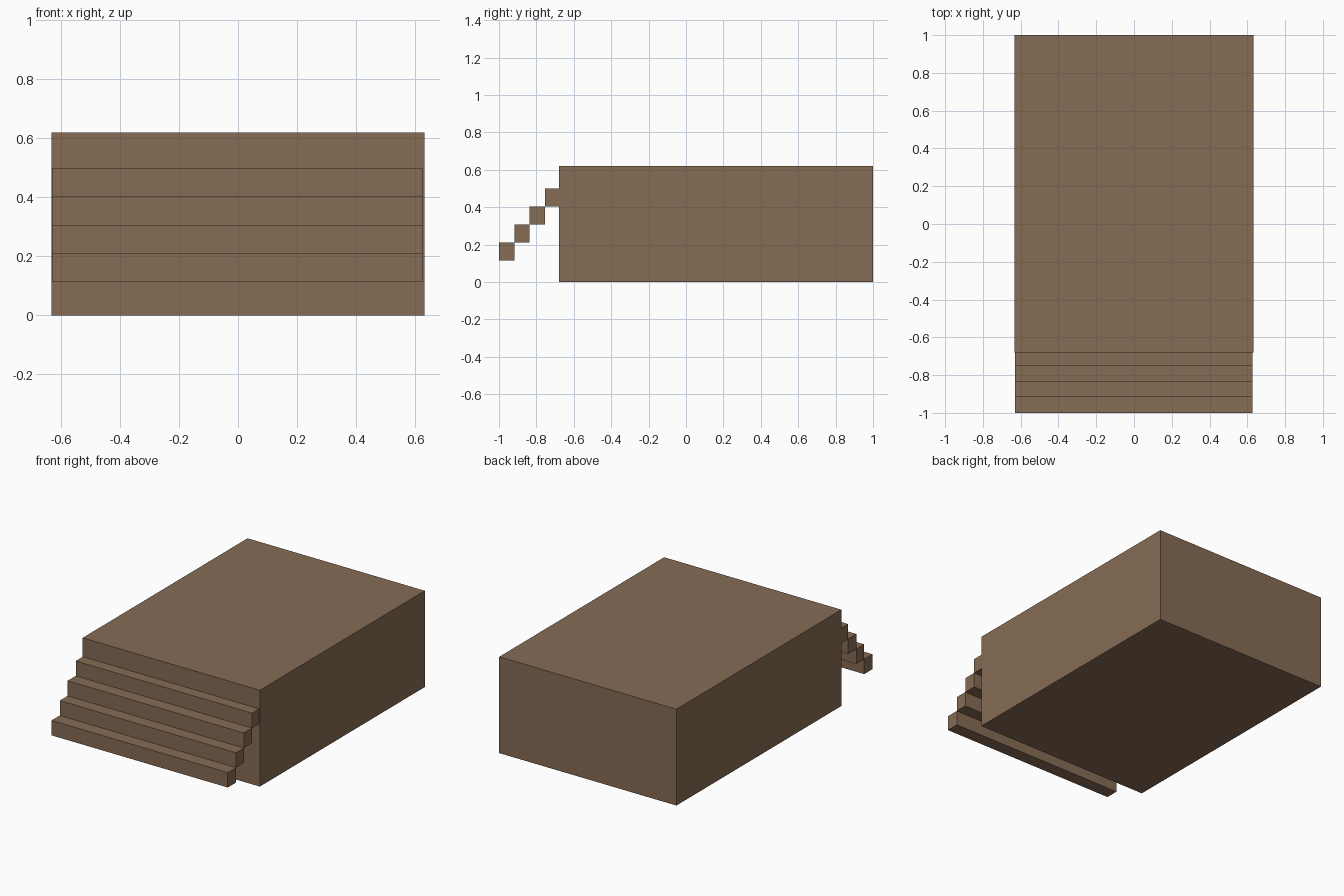
import bpy

if "Cube" in bpy.data.objects:
    bpy.data.objects.remove(bpy.data.objects["Cube"])

brown = bpy.data.materials.new("warm brown")
brown.diffuse_color = (0.24, 0.148, 0.09, 1)
brown.use_nodes = True
brown.node_tree.nodes["Principled BSDF"].inputs["Base Color"].default_value = brown.diffuse_color


def box(name, x, y, z):
    """Axis-aligned box from (min, max) ranges."""
    bpy.ops.mesh.primitive_cube_add(size=1, location=[sum(r) / 2 for r in (x, y, z)])
    ob = bpy.context.object
    ob.name = name
    ob.scale = [r[1] - r[0] for r in (x, y, z)]
    bpy.ops.object.transform_apply(location=False, rotation=False, scale=True)
    ob.data.materials.append(brown)
    return ob


# Main platform block
box("platform", (-0.632, 0.632), (-0.68, 1.0), (0.0, 0.621))

# Floating steps climbing to the platform, each meeting the next at an edge
step_y = [-1.0, -0.916, -0.836, -0.753, -0.68]
step_z = [0.115, 0.211, 0.307, 0.404, 0.5]
for i in range(4):
    box(f"step_{i + 1}", (-0.63, 0.627), step_y[i:i + 2], step_z[i:i + 2])
